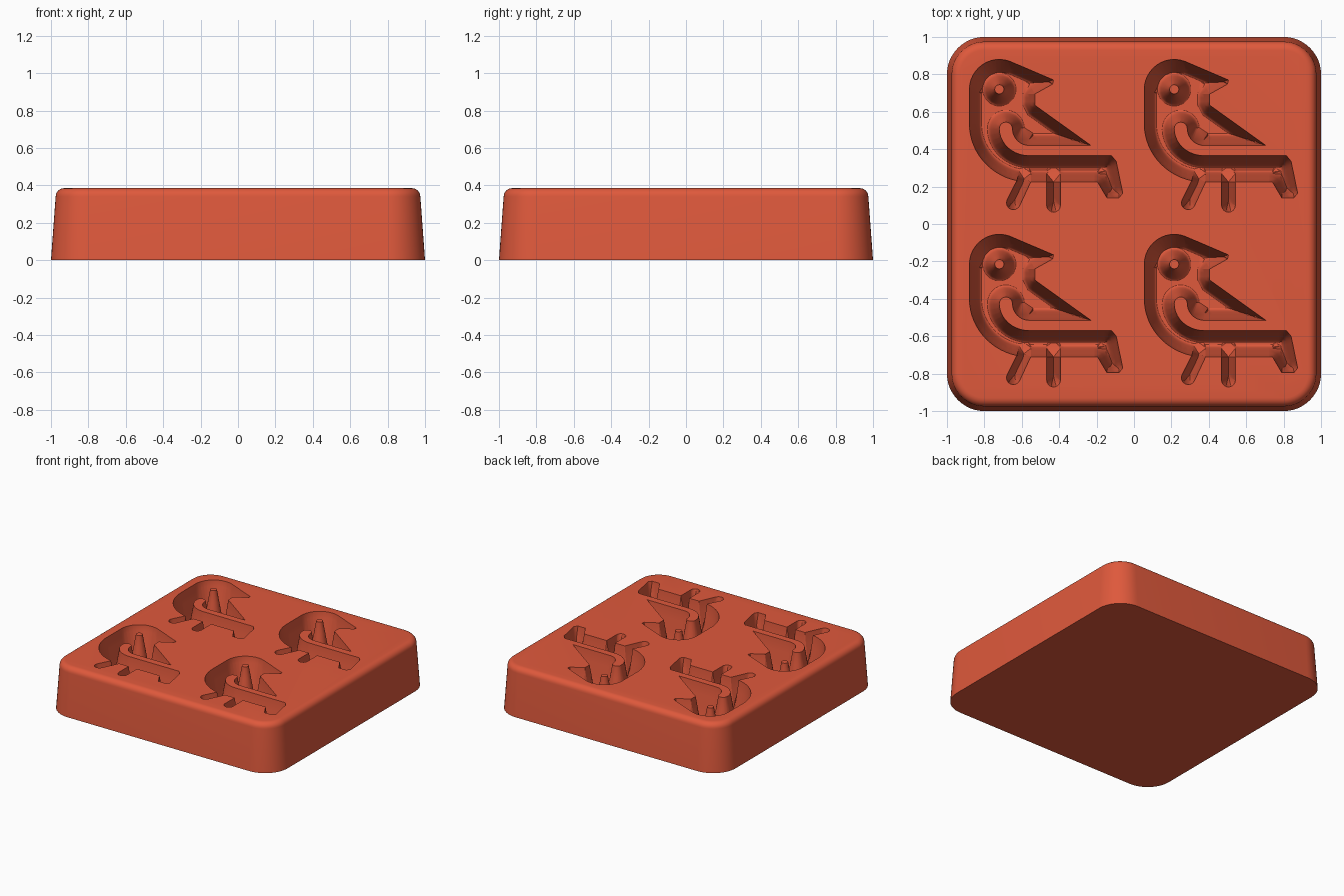
import bpy, bmesh, math
from mathutils import Vector
from mathutils.geometry import delaunay_2d_cdt, intersect_point_line

TOP = 0.385
DEPTH = 0.30
PITCH = 0.935
EYE = Vector((-0.72, 0.72))
EYE_R = 0.025

cube = bpy.data.objects.get("Cube")
if cube:
    bpy.data.objects.remove(cube, do_unlink=True)

clay = bpy.data.materials.new("terracotta red")
clay.use_nodes = True
clay.diffuse_color = (0.74, 0.10, 0.045, 1)
clay.node_tree.nodes["Principled BSDF"].inputs["Base Color"].default_value = clay.diffuse_color


def arc(cx, cy, rx, ry, a0, a1, n=10):
    angles = [math.radians(a0 + (a1 - a0) * i / n) for i in range(n + 1)]
    return [(cx + rx * math.cos(a), cy + ry * math.sin(a)) for a in angles]


def make_object(name, bm):
    bmesh.ops.recalc_face_normals(bm, faces=bm.faces)
    mesh = bpy.data.meshes.new(name)
    bm.to_mesh(mesh)
    bm.free()
    mesh.materials.append(clay)
    obj = bpy.data.objects.new(name, mesh)
    bpy.context.collection.objects.link(obj)
    return obj


# Block: drafted rounded square with a rolled top edge
def build_block():
    fillet = 0.045
    rings = [(1.0, 0.0)]
    rings += [(0.93 + h, TOP - fillet + z)
              for h, z in arc(0, 0, fillet, fillet, 0, 90, 6)]
    bm = bmesh.new()
    loops = []
    for half, z in rings:
        c, r = 0.8, half - 0.8
        pts = []
        for sx, sy, a in ((1, 1, 0), (-1, 1, 90), (-1, -1, 180), (1, -1, 270)):
            pts += arc(sx * c, sy * c, r, r, a, a + 90, 12)
        loops.append([bm.verts.new((x, y, z)) for x, y in pts])
    for low, high in zip(loops, loops[1:]):
        n = len(low)
        for i in range(n):
            j = (i + 1) % n
            bm.faces.new((low[i], low[j], high[j], high[i]))
    bm.faces.new(loops[0][::-1])
    bm.faces.new(loops[-1])
    return make_object("mould_block", bm)


# Bird outline, counter-clockwise from the beak tip
def bird_outline():
    pts = [(-0.435, 0.748), (-0.43, 0.77)]
    pts += arc(EYE.x, EYE.y, 0.16, 0.16, 69, 180, 12)               # head
    pts += arc(-0.56, 0.535, 0.32, 0.31, 180, 258, 14)              # neck
    pts += arc(-0.645, 0.113, 0.037, 0.037, 155, 335, 8)            # front leg
    pts += [(-0.552, 0.225), (-0.467, 0.225)]
    pts += arc(-0.43, 0.10, 0.037, 0.037, 180, 360, 8)              # rear leg
    pts += [(-0.393, 0.225), (-0.195, 0.225)]
    pts += [(-0.145, 0.14), (-0.08, 0.14), (-0.06, 0.165)]          # tail
    pts += [(-0.095, 0.335), (-0.12, 0.365)]
    pts += arc(-0.56, 0.51, 0.16, 0.145, 270, 180)                  # curled ridge
    pts += arc(-0.685, 0.51, 0.035, 0.035, 180, 0, 8)[1:]
    pts += arc(-0.56, 0.51, 0.09, 0.09, 180, 270)[1:]
    pts += [(-0.23, 0.42), (-0.53, 0.635), (-0.53, 0.695)]          # wing, throat
    return [Vector(p) for p in pts]


def wall_depth(d):
    """Steep drafted wall with a rounded foot."""
    if d < 0.045:
        return 0.002 + d / 0.045 * 0.26
    t = min(1, (d - 0.045) / 0.02)
    return 0.262 + (DEPTH - 0.262) * (1 - (1 - t) ** 2)


# Cutter: cavity with walls sloping in from the outline and the eye peg
def build_cutter():
    eye = [Vector(p) for p in arc(EYE.x, EYE.y, EYE_R, EYE_R, 360, 0, 16)[:-1]]
    segments = []
    for loop in (bird_outline(), eye):
        segments += list(zip(loop, loop[1:] + loop[:1]))

    def edge_distance(p):
        best = 9.0
        for a, b in segments:
            ab = b - a
            t = max(0, min(1, (p - a).dot(ab) / ab.length_squared))
            best = min(best, (p - a - ab * t).length)
        return best

    points, edges, inner = [], [], []
    for a, b in segments:
        ab = b - a
        normal = Vector((-ab.y, ab.x)).normalized()
        n = max(1, round(ab.length / 0.02))
        for i in range(n):
            points.append(a + ab * (i / n))
        for i in range(n + 1):
            p = a + ab * (i / n)
            last = 0.0
            for d in (0.015, 0.03, 0.045, 0.052, 0.058, 0.065):
                if edge_distance(p + normal * d) > d - 1e-4:
                    inner.append(p + normal * d)
                    last = d
                    continue
                # Stop exactly on the valley line between facing walls
                low, high = last, d
                for _ in range(9):
                    mid = (low + high) / 2
                    if edge_distance(p + normal * mid) > mid - 1e-4:
                        low = mid
                    else:
                        high = mid
                if low > 0.004:
                    inner.append(p + normal * low)
                break
    n_eye = len(eye)
    n_bird = len(points) - n_eye
    edges = [(i, (i + 1) % n_bird) for i in range(n_bird)]
    edges += [(n_bird + i, n_bird + (i + 1) % n_eye) for i in range(n_eye)]
    verts, _, faces, *_ = delaunay_2d_cdt(points + inner, edges, [], 1, 1e-3)

    bm = bmesh.new()
    bv = [bm.verts.new((v.x, v.y, TOP - wall_depth(edge_distance(v)))) for v in verts]
    for f in faces:
        centre = sum((verts[i] for i in f), Vector((0, 0))) / len(f)
        if (centre - EYE).length > EYE_R * 0.97:
            bm.faces.new([bv[i] for i in f])
    bmesh.ops.delete(bm, geom=[v for v in bm.verts if not v.link_faces], context='VERTS')
    lid = bmesh.ops.extrude_face_region(bm, geom=bm.faces[:], use_keep_orig=True)["geom"]
    for v in lid:
        if isinstance(v, bmesh.types.BMVert):
            v.co.z = TOP + 0.05

    # Repeat on a two by two grid
    original = bm.verts[:] + bm.edges[:] + bm.faces[:]
    for dx, dy in ((1, 0), (0, -1), (1, -1)):
        copy = bmesh.ops.duplicate(bm, geom=original)["geom"]
        bmesh.ops.translate(bm, vec=(dx * PITCH, dy * PITCH, 0),
                            verts=[g for g in copy if isinstance(g, bmesh.types.BMVert)])
    return make_object("bird_cavity_cutter", bm)


block = build_block()
cutter = build_cutter()
cutter.hide_render = True

cut = block.modifiers.new("bird cavities", 'BOOLEAN')
cut.operation = 'DIFFERENCE'
cut.solver = 'EXACT'
cut.object = cutter
bpy.ops.object.select_all(action='DESELECT')
block.select_set(True)
bpy.context.view_layer.objects.active = block
bpy.ops.object.modifier_apply(modifier=cut.name)
bpy.data.objects.remove(cutter, do_unlink=True)
bpy.ops.object.shade_smooth_by_angle(angle=math.radians(30))
